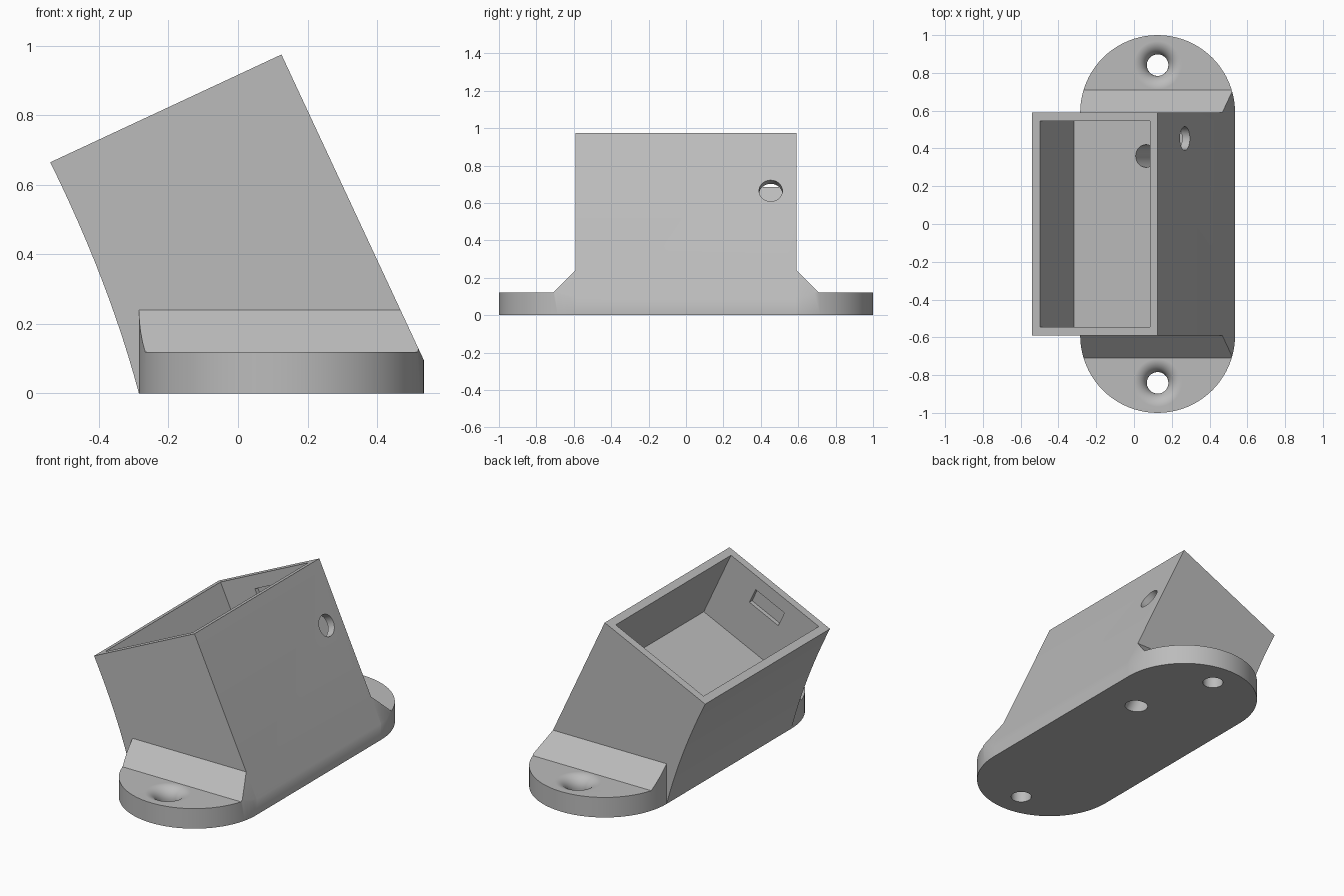
import bpy, bmesh, math
from mathutils import Matrix, Vector

if "Cube" in bpy.data.objects:
    bpy.data.objects.remove(bpy.data.objects["Cube"], do_unlink=True)

grey = bpy.data.materials.new("light_grey")
grey.use_nodes = True
color = (0.5, 0.5, 0.5, 1)
grey.diffuse_color = color
grey.node_tree.nodes["Principled BSDF"].inputs["Base Color"].default_value = color


def finish(name, bm, matrix=Matrix()):
    bmesh.ops.transform(bm, matrix=matrix, verts=bm.verts)
    bmesh.ops.remove_doubles(bm, verts=bm.verts, dist=1e-5)
    bmesh.ops.recalc_face_normals(bm, faces=bm.faces)
    mesh = bpy.data.meshes.new(name)
    bm.to_mesh(mesh)
    bm.free()
    mesh.materials.append(grey)
    obj = bpy.data.objects.new(name, mesh)
    bpy.context.collection.objects.link(obj)
    return obj


def prism(name, points, place, start, end, matrix=Matrix()):
    """Extrude a 2D outline; place(a, b, t) gives the 3D position."""
    bm = bmesh.new()
    face = bm.faces.new([bm.verts.new(place(a, b, start)) for a, b in points])
    move = Vector(place(0, 0, end)) - Vector(place(0, 0, start))
    new = bmesh.ops.extrude_face_region(bm, geom=[face], use_keep_orig=True)["geom"]
    bmesh.ops.translate(bm, vec=move, verts=[v for v in new if isinstance(v, bmesh.types.BMVert)])
    return finish(name, bm, matrix)


def along_x(a, b, t): return (t, a, b)
def along_y(a, b, t): return (a, t, b)
def along_z(a, b, t): return (a, b, t)


def box(name, u0, u1, y0, y1, w0, w1, matrix):
    return prism(name, [(u0, w0), (u1, w0), (u1, w1), (u0, w1)], along_y, y0, y1, matrix)


def lathe(name, profile, matrix):
    bm = bmesh.new()
    verts = [bm.verts.new((r, 0, z)) for r, z in profile]
    edges = [bm.edges.new(pair) for pair in zip(verts, verts[1:])]
    bmesh.ops.spin(bm, geom=verts + edges, cent=(0, 0, 0), axis=(0, 0, 1),
                   angle=math.tau, steps=48, use_duplicate=False)
    return finish(name, bm, matrix)


def rod(name, radius, z0, z1, matrix):
    return lathe(name, [(0, z0), (radius, z0), (radius, z1), (0, z1)], matrix)


def apply_all(obj, mod):
    bpy.ops.object.select_all(action="DESELECT")
    bpy.context.view_layer.objects.active = obj
    obj.select_set(True)
    bpy.ops.object.modifier_apply(modifier=mod.name)


def cut(obj, cutter):
    cutter.hide_render = True
    mod = obj.modifiers.new("cut", "BOOLEAN")
    mod.operation, mod.solver, mod.object = "DIFFERENCE", "EXACT", cutter
    apply_all(obj, mod)
    bpy.data.objects.remove(cutter, do_unlink=True)


def shade(obj):
    bpy.ops.object.select_all(action="DESELECT")
    bpy.context.view_layer.objects.active = obj
    obj.select_set(True)
    bpy.ops.object.shade_smooth_by_angle(angle=math.radians(30))
    mod = obj.modifiers.new("even_normals", "WEIGHTED_NORMAL")
    mod.keep_sharp = True
    apply_all(obj, mod)


# Main dimensions
mid_x, radius, half_y = 0.125, 0.41, 0.59
rim_left, rim_right = Vector((-0.54, 0.665)), Vector((0.125, 0.975))
heel, toe = Vector((-0.285, 0)), Vector((0.535, 0.095))

# Leaning housing with a gently curved back
bend = Vector((-0.37, 0.32))
curve = [rim_left * (1 - t) ** 2 + bend * 2 * t * (1 - t) + heel * t * t
         for t in (i / 12 for i in range(13))]
outline = [(toe.x, 0), tuple(toe), tuple(rim_right)] + [tuple(p) for p in curve]
housing = prism("housing", outline, along_y, -half_y, half_y)

# Tilted frame with its origin at the rim's left edge
tilt = Matrix.Translation((rim_left.x, 0, rim_left.y)) @ Matrix.Rotation(math.radians(-25), 4, "Y")

# Open pocket with a shallow latch recess in both end walls
cut(housing, box("pocket_cutter", 0.047, 0.688, -0.545, 0.545, -0.426, 0.2, tilt))
for s in (-1, 1):
    cut(housing, box("recess_cutter", 0.262, 0.472, s * 0.5, s * 0.57, -0.174, -0.078, tilt))

# Cable hole from pocket floor to underside, and round hole in the sloped wall
cut(housing, rod("cable_cutter", 0.06, -1, -0.35, tilt @ Matrix.Translation((0.467, 0.36, 0))))
cut(housing, rod("side_hole_cutter", 0.0625, 0.6, 0.85,
                 tilt @ Matrix.Translation((0, 0.453, -0.342)) @ Matrix.Rotation(math.pi / 2, 4, "Y")))
shade(housing)

# Rounded mounting feet with a sloped shoulder and a flared screw hole
for name, s in (("front_foot", -1), ("back_foot", 1)):
    flip = Matrix.Diagonal((1, s, 1, 1))
    arc = [(mid_x + radius * math.cos(math.pi * i / 40), half_y + radius * math.sin(math.pi * i / 40))
           for i in range(41)]
    foot = prism(name, arc, along_z, 0, 0.24, flip)
    cut(foot, prism("shoulder_cutter", [(0.71, 0.12), (1.2, 0.12), (1.2, 0.5), (0.33, 0.5)],
                    along_x, -1, 1, flip))
    cut(foot, prism("slope_cutter", [tuple(toe), (1, toe.y), (1, rim_right.y), tuple(rim_right)],
                    along_y, -1.2, 1.2))
    flare = [(0.127 - 0.07 * math.cos(a), 0.05 + 0.07 * math.sin(a))
             for a in (math.pi / 2 * i / 8 for i in range(9))]
    cut(foot, lathe("screw_cutter", [(0, -0.1), (0.057, -0.1)] + flare + [(0.127, 0.3), (0, 0.3)],
                    Matrix.Translation((mid_x, s * 0.841, 0))))
    shade(foot)
